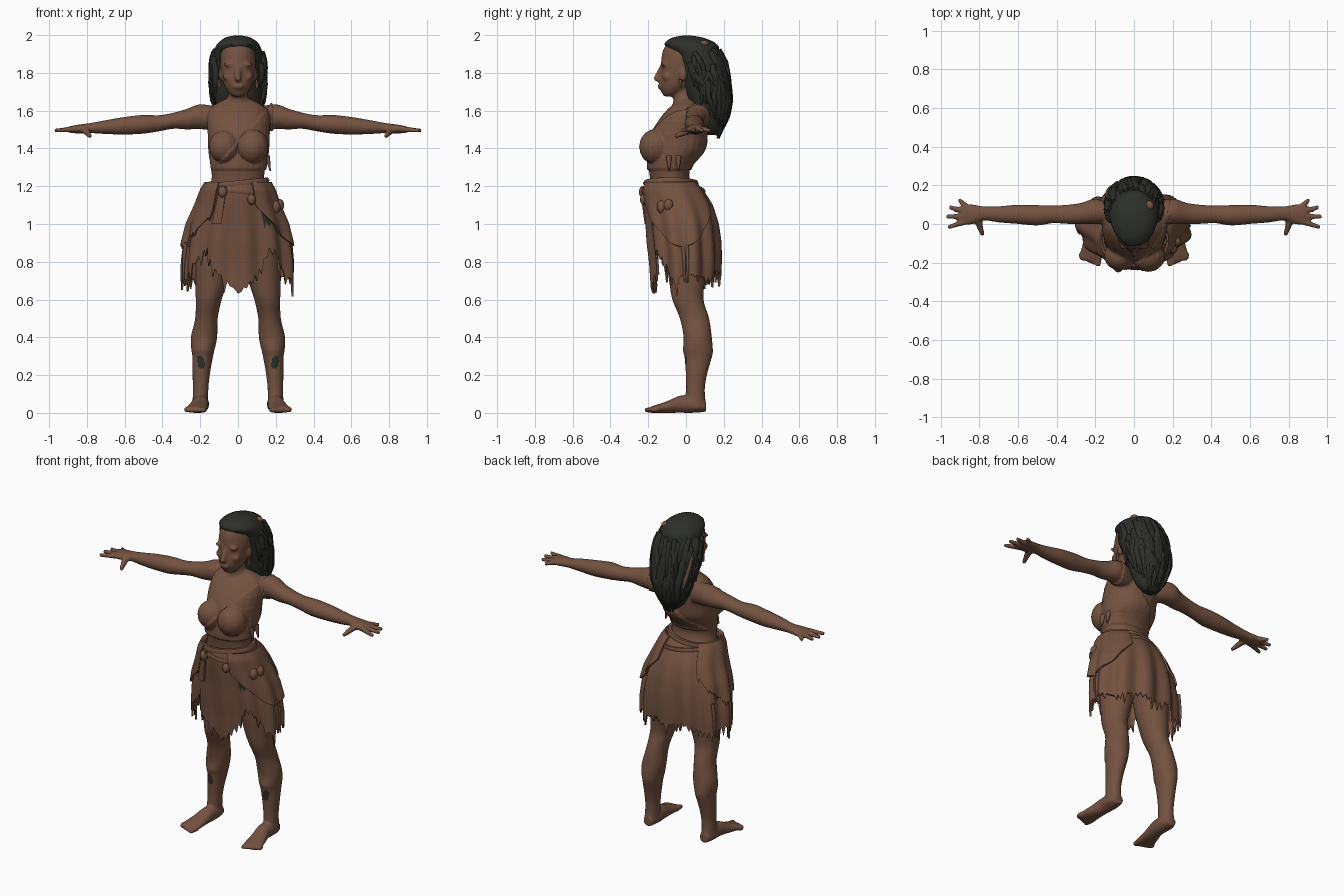
import bpy, bmesh, math, random
from mathutils import Vector, Matrix

random.seed(4)
if "Cube" in bpy.data.objects:
    bpy.data.objects.remove(bpy.data.objects["Cube"], do_unlink=True)


def material(name, colour):
    mat = bpy.data.materials.new(name)
    mat.use_nodes = True
    mat.diffuse_color = (*colour, 1)
    mat.node_tree.nodes["Principled BSDF"].inputs["Base Color"].default_value = (*colour, 1)
    return mat


BROWN = material("warm brown", (.175, .085, .052))
DARK = material("dark charcoal", (.027, .029, .023))


def sample(rings, t):
    """Linear lookup in a table of rings sorted by falling first value."""
    if t >= rings[0][0]:
        return rings[0][1:]
    for hi, lo in zip(rings, rings[1:]):
        if t >= lo[0]:
            f = (hi[0] - t) / (hi[0] - lo[0])
            return [p + (q - p) * f for p, q in zip(hi[1:], lo[1:])]
    return rings[-1][1:]


def refine(rings, steps=4):
    """Catmull-Rom refinement of the rings."""
    out = []
    for i in range(len(rings) - 1):
        a, b, c, d = (rings[min(max(i + k, 0), len(rings) - 1)] for k in (-1, 0, 1, 2))
        for s in range(steps):
            t = s / steps
            out.append([q + .5 * t * (r - p + t * (2*p - 5*q + 4*r - w + t * (3*(q - r) + w - p)))
                        for p, q, r, w in zip(a, b, c, d)])
    return out + [rings[-1]]


def loft(bm, axis, rings, side=1, segments=24, jitter=0):
    """Closed elliptical loft; ring = (place on axis, centre a, centre b, radius a, radius b)."""
    loops = []
    for t, a, b, ra, rb in refine(rings):
        loop = []
        for k in range(segments):
            ang = math.tau * k / segments
            f = 1 + random.uniform(-jitter, jitter)
            u, v = a + f * ra * math.cos(ang), b + f * rb * math.sin(ang)
            x, y, z = {"x": (t, u, v), "y": (u, t, v), "z": (u, v, t)}[axis]
            loop.append(bm.verts.new((side * x, y, z)))
        loops.append(loop)
    for p, q in zip(loops, loops[1:]):
        for k in range(segments):
            n = (k + 1) % segments
            bm.faces.new((p[k], p[n], q[n], q[k]))
    bm.faces.new(loops[0])
    bm.faces.new(loops[-1])


def ball(bm, centre, radii):
    mat = Matrix.Translation(centre) @ Matrix.Diagonal((*radii, 1))
    bmesh.ops.create_uvsphere(bm, u_segments=16, v_segments=10, radius=1, matrix=mat)


def digit(bm, start, end, r0, r1, side=1):
    """Tapered rounded finger or toe."""
    a, b = (Vector((side * p[0], p[1], p[2])) for p in (start, end))
    for i in range(9):
        r = r0 + (r1 - r0) * i / 8
        ball(bm, a.lerp(b, i / 8), (r, r, r))


def finish(obj, angle=60):
    bpy.ops.object.select_all(action="DESELECT")
    obj.select_set(True)
    bpy.context.view_layer.objects.active = obj
    bpy.ops.object.convert(target="MESH")
    bpy.ops.object.shade_smooth_by_angle(angle=math.radians(angle))
    return bpy.context.object


def link(name, data, mats):
    obj = bpy.data.objects.new(name, data)
    bpy.context.collection.objects.link(obj)
    for m in mats:
        data.materials.append(m)
    return obj


def mesh_object(name, bm, mats):
    bmesh.ops.recalc_face_normals(bm, faces=bm.faces)
    mesh = bpy.data.meshes.new(name)
    bm.to_mesh(mesh)
    bm.free()
    return link(name, mesh, mats)


def cords(name, paths, mat, closed=False):
    """Round cords; every path is a list of (point, radius)."""
    curve = bpy.data.curves.new(name, "CURVE")
    curve.dimensions = "3D"
    curve.bevel_depth, curve.bevel_resolution, curve.use_fill_caps = 1, 1, True
    for path in paths:
        spline = curve.splines.new("POLY")
        spline.points.add(len(path) - 1)
        spline.use_cyclic_u = closed
        for pt, (co, r) in zip(spline.points, path):
            pt.co, pt.radius = (*co, 1), r
    return finish(link(name, curve, [mat]))


def paint(obj, spots, radius):
    for poly in obj.data.polygons:
        if any((poly.center - Vector(s)).length < radius for s in spots):
            poly.material_index = 1


# Body: torso, head, limbs fused into one skin
bm = bmesh.new()
loft(bm, "z", [(1.67, 0, 0, .05, .05), (1.645, 0, .01, .1, .065), (1.61, 0, .005, .15, .1),
               (1.55, 0, -.015, .165, .13), (1.47, 0, -.04, .16, .15), (1.39, 0, -.05, .158, .145),
               (1.31, 0, -.085, .147, .115), (1.24, 0, -.085, .14, .105), (1.15, 0, -.06, .165, .125),
               (1, 0, -.02, .2, .14), (.87, 0, -.01, .17, .12)])
loft(bm, "z", [(1.78, 0, -.01, .05, .055), (1.68, 0, -.012, .052, .055), (1.6, 0, 0, .075, .07)])
loft(bm, "z", [(1.985, 0, 0, .04, .05), (1.965, 0, 0, .075, .09), (1.92, 0, -.01, .09, .112),
               (1.86, 0, -.02, .095, .112), (1.8, 0, -.035, .088, .1), (1.74, 0, -.05, .076, .093),
               (1.695, 0, -.075, .05, .053), (1.675, 0, -.085, .025, .03)])
digit(bm, (0, -.13, 1.83), (0, -.153, 1.77), .012, .018)        # nose
ball(bm, (0, -.137, 1.728), (.03, .014, .014))                  # lips
for s in (1, -1):
    ball(bm, (s * .04, -.118, 1.845), (.038, .014, .012))       # brow
    ball(bm, (s * .05, -.1, 1.78), (.03, .025, .025))           # cheek
    ball(bm, (s * .092, -.015, 1.79), (.012, .022, .035))       # ear
    ball(bm, (s * .075, -.165, 1.41), (.08, .076, .085))        # bust
    loft(bm, "x", [(.1, .05, 1.555, .05, .065), (.2, .065, 1.568, .065, .066),
                   (.27, .055, 1.555, .055, .055), (.34, .05, 1.547, .05, .043),
                   (.42, .05, 1.533, .046, .043), (.5, .045, 1.528, .053, .05),
                   (.6, .05, 1.52, .05, .047), (.7, .05, 1.513, .042, .037),
                   (.78, .055, 1.508, .037, .027), (.84, .05, 1.503, .053, .024),
                   (.89, .05, 1.5, .052, .018)], s)
    for y0, x1, y1 in ((.09, .9, .122), (.065, .948, .085), (.038, .963, .038), (.012, .955, -.015)):
        digit(bm, (.87, y0, 1.502), (x1, y1, 1.495), .017, .012, s)
    digit(bm, (.81, .03, 1.5), (.785, -.05, 1.467), .022, .013, s)
    loft(bm, "z", [(.95, .11, 0, .1, .12), (.8, .13, 0, .095, .105), (.7, .14, .005, .086, .095),
                   (.6, .155, .01, .069, .083), (.5, .167, .045, .06, .078), (.4, .18, .062, .07, .075),
                   (.33, .186, .063, .061, .08), (.3, .187, .065, .055, .074), (.2, .195, .055, .046, .056),
                   (.12, .198, .05, .041, .05), (.02, .2, .053, .043, .055)], s)
    loft(bm, "y", [(.105, .198, .035, .03, .03), (.04, .198, .045, .045, .045),
                   (-.03, .2, .046, .045, .046), (-.1, .212, .031, .053, .031),
                   (-.16, .221, .021, .06, .021), (-.19, .224, .016, .056, .016)], s)
    for i in range(5):                                          # toes
        x = .18 + .023 * i
        digit(bm, (x, -.16, .017), (x + .004, -.208 + .009 * i, .015), .016, .014 - .001 * i, s)
body = mesh_object("body", bm, [BROWN, DARK])
remesh = body.modifiers.new("fuse", "REMESH")
remesh.mode, remesh.voxel_size = "VOXEL", .008
soften = body.modifiers.new("soften", "SMOOTH")
soften.factor, soften.iterations = .5, 4
body = finish(body)
# One-shouldered wrap raised out of the chest
for v in body.data.vertices:
    x, y, z = v.co
    if 1.29 < z < 1.28 + (x + .14) * 1.12 and abs(x) < .18:
        v.co += v.normal * .009
paint(body, [(s * x, -.012, z) for s in (1, -1) for x, z in ((.205, .28), (.195, .255))], .024)

# Skirt: ragged hanging cloth, angle 0 at the front, positive towards +x
CLOTH = [(1.23, -.085, .152, .122), (1.18, -.07, .18, .155), (1.1, -.042, .208, .175),
         (1, -.02, .25, .182), (.9, -.01, .272, .183), (.8, -.003, .285, .177), (.58, 0, .288, .165)]
HEM = [(180, .7), (160, .73), (130, .68), (95, .71), (70, .66), (52, .77), (38, .86), (24, .73), (0, .6)]


def on_cloth(deg, z, out=0):
    cy, rx, ry = sample(CLOTH, z)
    a = math.radians(deg)
    fold = out + .012 * math.sin(11 * a) * min(1, (1.23 - z) * 3)
    return ((rx + fold) * math.sin(a), cy - (ry + fold) * math.cos(a), z)


def drape(name, start, stop, hem, top=1.22, out=0, ragged=0, columns=120, rows=18):
    bm = bmesh.new()
    grid = []
    for c in range(columns + 1):
        deg = start + (stop - start) * c / columns
        low = hem(deg) + (random.uniform(-ragged, ragged) if c % 2 else ragged * .6)
        grid.append([bm.verts.new(on_cloth(deg, top + (low - top) * r / rows, out))
                     for r in range(rows + 1)])
    for p, q in zip(grid, grid[1:]):
        for r in range(rows):
            bm.faces.new((p[r], q[r], q[r + 1], p[r + 1]))
    bmesh.ops.remove_doubles(bm, verts=bm.verts, dist=.0005)
    obj = mesh_object(name, bm, [BROWN, DARK])
    thick = obj.modifiers.new("thickness", "SOLIDIFY")
    thick.thickness, thick.offset = .012, 0
    return finish(obj, 50)


skirt = drape("skirt", -180, 180, lambda d: sample(HEM, abs(d))[0], ragged=.055)
paint(skirt, [on_cloth(40, z) for z in (1.02, 1.05, 1.08)], .028)
drape("left_apron", 25, 150, lambda d: 1.1 - .22 * math.sin(math.radians((d - 25) * 1.44)), out=.016, columns=50)
drape("right_apron", -140, -35, lambda d: 1.05 - .17 * math.sin(math.radians((d + 140) * 1.7)),
      out=.014, ragged=.02, columns=50)
drape("front_strip", -30, -19, lambda d: 1, top=1.2, out=.018, columns=6)

# Waist rolls, knots and hanging cords
for name, z, r, tilt in (("upper_waist_roll", 1.215, .018, .015), ("lower_waist_roll", 1.175, .016, -.02)):
    ring = [on_cloth(d, z + tilt * math.sin(math.radians(d)), -.002) for d in range(0, 360, 6)]
    cords(name, [[(p, r) for p in ring]], BROWN, True)
bm = bmesh.new()
for deg, z, r in ((62, 1.09, .027), (75, 1.1, .025), (-24, 1.17, .024), (20, 1.13, .022)):
    ball(bm, on_cloth(deg, z, .015), (r, r, r * 1.3))
finish(mesh_object("cloth_knots", bm, [BROWN]))
cords("side_tassels", [[(on_cloth(d, .9 - .03 * i, .012), .013 - .0012 * i) for i in range(8)]
                       for d in (88, 94, -80, -120)], BROWN)
cords("wrap_tatters", [[((.155 + .004 * i, y, 1.36 - .02 * i), .016 - .003 * i) for i in range(5)]
                       for y in (-.09, -.04)], BROWN)

# Hair: solid mass covered in hanging locks
HAIR = [(1.998, 0, .005, .02, .02), (1.985, 0, .01, .07, .085), (1.95, 0, .025, .113, .14),
        (1.9, 0, .057, .13, .122), (1.85, 0, .08, .134, .125), (1.75, 0, .1, .135, .118),
        (1.65, 0, .118, .13, .11), (1.56, 0, .13, .105, .085), (1.5, 0, .135, .075, .055),
        (1.47, 0, .14, .04, .03)]
bm = bmesh.new()
loft(bm, "z", HAIR, segments=40, jitter=.018)
finish(mesh_object("hair", bm, [DARK]), 45)


def on_hair(deg, z, out=0):
    _, cy, rx, ry = sample(HAIR, z)
    a = math.radians(deg)
    return ((rx + out) * math.sin(a), cy - (ry + out) * math.cos(a), z)


locks = []
for i in range(90):
    deg = random.uniform(62, 298)
    back = 1 - abs(deg - 180) / 118
    top = random.uniform(1.72, 1.93)
    low = max(1.455, 1.66 - .3 * back + random.uniform(-.02, .14))
    sway = random.uniform(-10, 10)
    path = []
    for k in range(8):
        t = k / 7
        x, y, z = on_hair(deg + sway * math.sin(t * 4), top + (low - top) * t, .004)
        path.append(((x, y, z), .005 + .015 * math.sin(math.pi * min(1, t + .12) ** .8)))
    locks.append(path)
cords("hair_locks", locks, DARK)

# Hair ornaments
cords("hair_feather", [[(on_hair(-112 - 3 * k, 1.84 - .04 * k, .016), .006 + .009 * math.sin(k * .6))
                        for k in range(6)]], BROWN)
bm = bmesh.new()
ball(bm, (.078, .095, 1.955), (.024, .026, .018))
finish(mesh_object("hair_bead", bm, [BROWN]))
cords("earrings", [[((s * .1, -.03, 1.765 - .015 * k), .007) for k in range(4)] for s in (1, -1)], BROWN)
